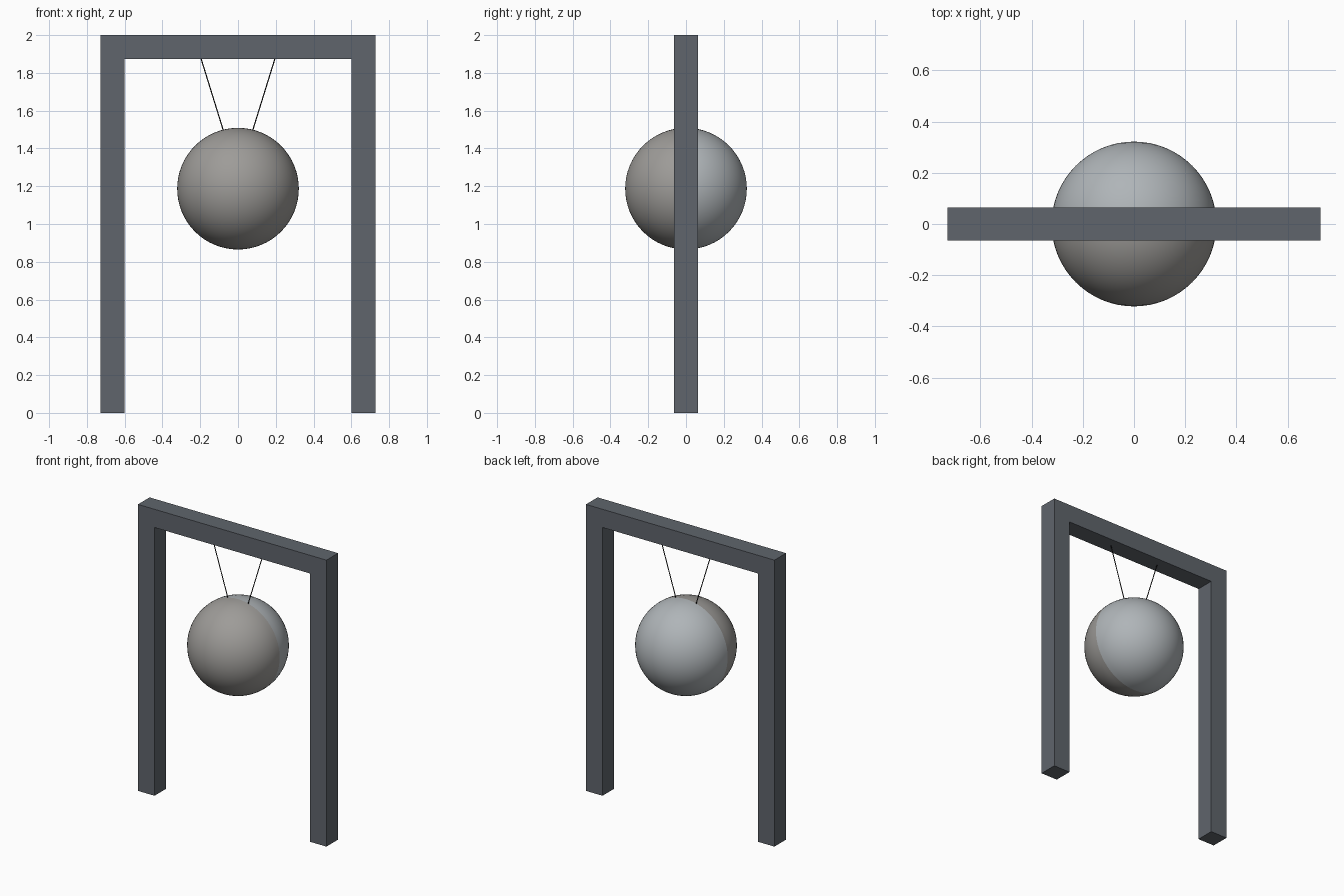
import bpy, bmesh
from math import pi
from mathutils import Vector, Matrix

if "Cube" in bpy.data.objects:
    bpy.data.objects.remove(bpy.data.objects["Cube"])

CENTRE = Vector((0, 0, 1.187))
RADIUS = 0.322


def material(name, rgb):
    m = bpy.data.materials.new(name)
    m.diffuse_color = (*rgb, 1)
    m.use_nodes = True
    m.node_tree.nodes["Principled BSDF"].inputs["Base Color"].default_value = m.diffuse_color
    return m


def add_object(name, bm, mat, smooth=False):
    bmesh.ops.recalc_face_normals(bm, faces=bm.faces)
    for f in bm.faces:
        f.smooth = smooth
    me = bpy.data.meshes.new(name)
    bm.to_mesh(me)
    bm.free()
    me.materials.append(mat)
    ob = bpy.data.objects.new(name, me)
    bpy.context.collection.objects.link(ob)
    return ob


frame_mat = material("dark_frame", (0.115, 0.13, 0.15))
warm_mat = material("warm_grey", (0.34, 0.33, 0.315))
cool_mat = material("cool_grey", (0.43, 0.46, 0.48))
cord_mat = material("black_cord", (0.01, 0.01, 0.01))

# Portal frame: one U-shaped profile extruded through its depth
bm = bmesh.new()
half = [(0.728, 2.0), (0.728, 0), (0.60, 0), (0.60, 1.873)]
profile = half + [(-x, z) for x, z in reversed(half)]
face = bm.faces.new([bm.verts.new((x, -0.064, z)) for x, z in profile])
ext = bmesh.ops.extrude_face_region(bm, geom=[face])["geom"]
bmesh.ops.translate(bm, vec=(0, 0.128, 0),
                    verts=[v for v in ext if isinstance(v, bmesh.types.BMVert)])
add_object("portal_frame", bm, frame_mat)

# Hanging ball: two half shells meeting at y = 0, poles facing front and back
for name, side, mat in (("front_half_ball", -1, warm_mat),
                        ("back_half_ball", 1, cool_mat)):
    bm = bmesh.new()
    bmesh.ops.create_uvsphere(bm, u_segments=64, v_segments=32, radius=RADIUS,
                              matrix=Matrix.Rotation(pi / 2, 4, 'X'))
    bmesh.ops.delete(bm, context='VERTS',
                     geom=[v for v in bm.verts if v.co.y * side < -1e-4])
    bmesh.ops.translate(bm, verts=bm.verts, vec=CENTRE)
    add_object(name, bm, mat, smooth=True)

# Suspension cords from the crossbar to the ball
for name, s in (("left_cord", -1), ("right_cord", 1)):
    top, bottom = Vector((0.197 * s, 0, 1.88)), Vector((0.076 * s, 0, 1.49))
    d = top - bottom
    bm = bmesh.new()
    bmesh.ops.create_cone(
        bm, cap_ends=True, segments=10, radius1=0.003, radius2=0.003, depth=d.length,
        matrix=Matrix.Translation((top + bottom) / 2)
        @ d.to_track_quat('Z', 'Y').to_matrix().to_4x4())
    add_object(name, bm, cord_mat)
